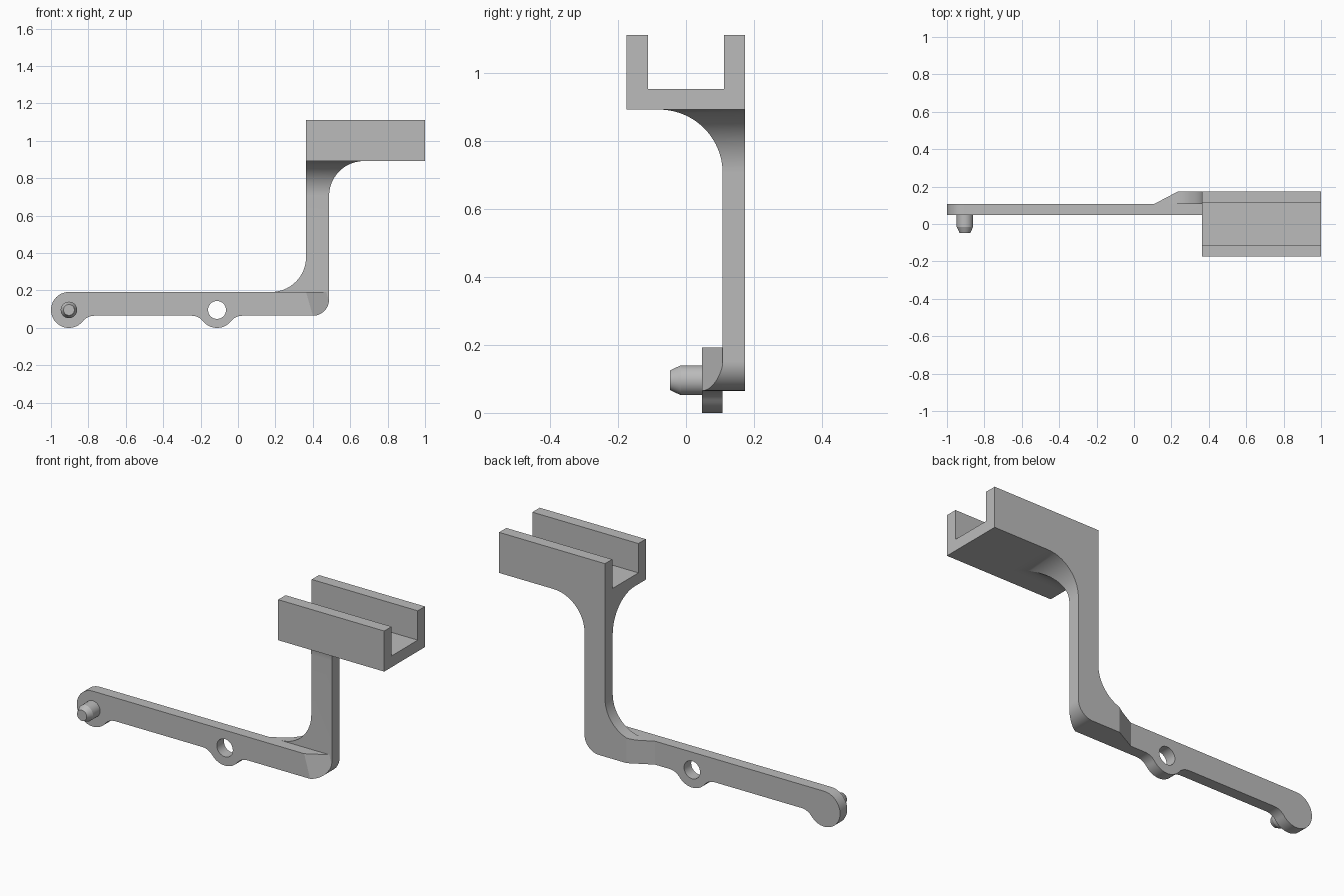
import bpy, bmesh
from math import sin, cos, atan2, sqrt, radians, degrees
from mathutils import Vector

cube = bpy.data.objects.get("Cube")
if cube:
    bpy.data.objects.remove(cube)

grey = bpy.data.materials.new("plain grey")
grey.use_nodes = True
colour = (0.5, 0.5, 0.5, 1)
grey.diffuse_color = colour
grey.node_tree.nodes["Principled BSDF"].inputs["Base Color"].default_value = colour

# Shared sizes
ARM_F, ARM_B, BACK = 0.047, 0.108, 0.174      # depth planes
ARM_LO, ARM_HI = 0.065, 0.192                 # arm heights
POST_L, POST_R = 0.364, 0.487                 # post sides
RAIL_LO, RAIL_HI = 0.892, 1.112               # channel heights
FILLET, CORNER = 0.187, 0.087
BOSS_R, BOSS_Z = 0.096, 0.096
PIN_X, HOLE_X = -0.904, -0.112


def arc(cx, cy, r, a0, a1, n=20):
    angles = [radians(a0 + (a1 - a0) * i / n) for i in range(n + 1)]
    return [(cx + r * cos(a), cy + r * sin(a)) for a in angles]


def make_object(name, bm):
    bmesh.ops.remove_doubles(bm, verts=bm.verts, dist=1e-5)
    bmesh.ops.recalc_face_normals(bm, faces=bm.faces)
    mesh = bpy.data.meshes.new(name)
    bm.to_mesh(mesh)
    bm.free()
    mesh.materials.append(grey)
    obj = bpy.data.objects.new(name, mesh)
    bpy.context.collection.objects.link(obj)
    return obj


def extrude(name, outline, axis, lo, hi):
    """Extrude a 2D outline along x (outline is y,z) or y (outline is x,z)."""
    bm = bmesh.new()
    place = (lambda u, v: (lo, u, v)) if axis == "x" else (lambda u, v: (u, lo, v))
    face = bm.faces.new([bm.verts.new(place(u, v)) for u, v in outline])
    new = bmesh.ops.extrude_face_region(bm, geom=[face])["geom"]
    shift = Vector((hi - lo, 0, 0) if axis == "x" else (0, hi - lo, 0))
    bmesh.ops.translate(bm, vec=shift, verts=[g for g in new if isinstance(g, bmesh.types.BMVert)])
    return make_object(name, bm)


def slice_off(obj, point, normal):
    """Remove everything on the normal's side of a plane and cap the cut."""
    bm = bmesh.new()
    bm.from_mesh(obj.data)
    cut = bmesh.ops.bisect_plane(bm, geom=bm.verts[:] + bm.edges[:] + bm.faces[:],
                                 plane_co=point, plane_no=normal, clear_outer=True)
    edges = [g for g in cut["geom_cut"] if isinstance(g, bmesh.types.BMEdge)]
    bmesh.ops.holes_fill(bm, edges=edges)
    bmesh.ops.recalc_face_normals(bm, faces=bm.faces)
    bm.to_mesh(obj.data)
    bm.free()


def activate(obj):
    bpy.ops.object.select_all(action="DESELECT")
    obj.select_set(True)
    bpy.context.view_layer.objects.active = obj


def boolean(obj, cutter, operation):
    mod = obj.modifiers.new("cut", "BOOLEAN")
    mod.operation, mod.object, mod.solver = operation, cutter, "EXACT"
    cutter.hide_render = True
    activate(obj)
    bpy.ops.object.modifier_apply(modifier=mod.name)
    bpy.data.objects.remove(cutter)


# Arm: bar with two round bosses blended into its underside
blend = 0.077
drop = ARM_LO - blend - BOSS_Z
reach = sqrt((BOSS_R + blend) ** 2 - drop ** 2)
tilt = degrees(atan2(drop, reach))
blend_z = ARM_LO - blend
corner = arc(POST_R - CORNER, ARM_LO + CORNER, CORNER, -90, 0)
outline = (arc(PIN_X, BOSS_Z, BOSS_R, 90, 360 + tilt, 40)
           + arc(PIN_X + reach, blend_z, blend, tilt + 180, 90, 12)
           + arc(HOLE_X - reach, blend_z, blend, 90, -tilt, 12)
           + arc(HOLE_X, BOSS_Z, BOSS_R, 180 - tilt, 360 + tilt)
           + arc(HOLE_X + reach, blend_z, blend, tilt + 180, 90, 12)
           + corner + [(POST_R, ARM_HI)])
arm = extrude("arm", outline, "y", ARM_F, ARM_B)
hole = extrude("hole_cutter", arc(HOLE_X, BOSS_Z, 0.048, 0, 350, 35), "y", 0, 0.2)
boolean(arm, hole, "DIFFERENCE")

# Slanted front end of the arm
a = Vector((POST_L, ARM_F, ARM_HI))
b = Vector((0.4, ARM_F, ARM_LO))
c = Vector((0.472, ARM_B, ARM_HI))
normal = (b - a).cross(c - a)
slice_off(arm, a, normal if normal.x > 0 else -normal)

# Post: side outline crossed with a front-to-back outline
outline = ([(0.1, ARM_LO)] + corner
           + arc(POST_R + FILLET, RAIL_LO - FILLET, FILLET, 180, 90)
           + [(POST_L, RAIL_LO)]
           + arc(POST_L - FILLET, ARM_HI + FILLET, FILLET, 0, -90)
           + [(0.1, ARM_HI)])
post = extrude("post", outline, "y", -0.2, BACK)
depth = ([(0.3, -0.1), (ARM_B, -0.1)]
         + arc(ARM_B - FILLET, RAIL_LO - FILLET, FILLET, 0, 90)
         + [(ARM_B - FILLET, 1), (0.3, 1)])
boolean(post, extrude("depth_cutter", depth, "x", -0.2, 1.2), "INTERSECT")
slice_off(post, (0.11, ARM_B, 0), Vector((ARM_B - BACK, 0.125, 0)))

# Channel: U-shaped rail
wall, floor = 0.112, 0.953
channel_outline = [(-0.175, RAIL_LO), (BACK, RAIL_LO), (BACK, RAIL_HI), (wall, RAIL_HI),
                   (wall, floor), (-wall, floor), (-wall, RAIL_HI), (-0.175, RAIL_HI)]
channel = extrude("channel", channel_outline, "x", POST_L, 1)

# Pin: turned peg with a tapered tip
bm = bmesh.new()
profile = [(0, -0.047), (0.029, -0.047), (0.044, -0.015), (0.044, 0.05)]
verts = [bm.verts.new((PIN_X + r, y, BOSS_Z)) for r, y in profile]
edges = [bm.edges.new(pair) for pair in zip(verts, verts[1:])]
bmesh.ops.spin(bm, geom=verts + edges, cent=(PIN_X, 0, BOSS_Z), axis=(0, 1, 0),
               angle=radians(360), steps=36)
pin = make_object("pin", bm)

for obj in (arm, post, channel, pin):
    activate(obj)
    bpy.ops.object.shade_smooth_by_angle(angle=radians(20))
